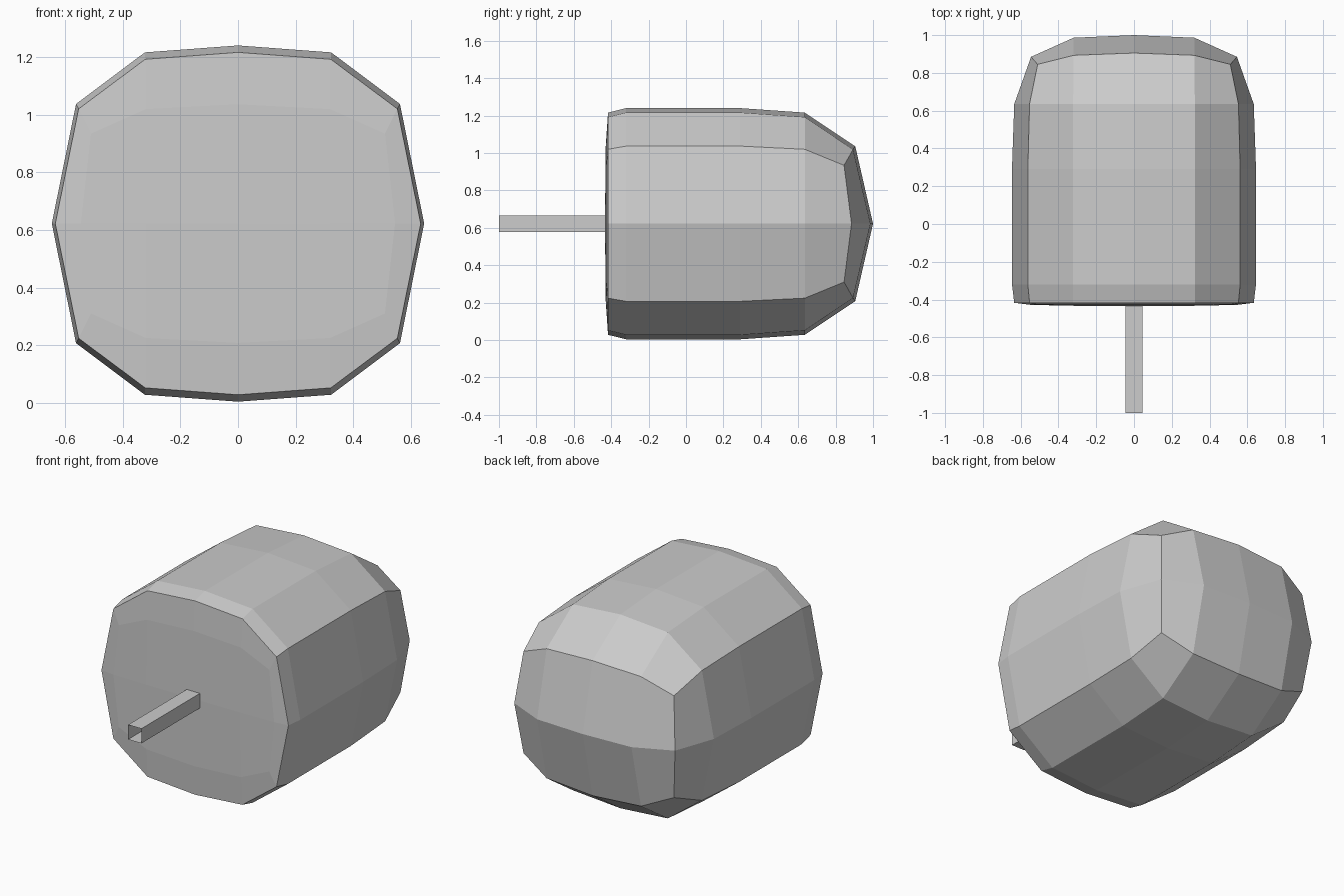
import bpy, bmesh

if "Cube" in bpy.data.objects:
    bpy.data.objects.remove(bpy.data.objects["Cube"])

CZ = 0.622  # height of the centre line

grey = bpy.data.materials.new("light grey")
grey.diffuse_color = (0.604, 0.604, 0.604, 1)
grey.use_nodes = True
grey.node_tree.nodes["Principled BSDF"].inputs["Base Color"].default_value = grey.diffuse_color


def finish(name, bm):
    bmesh.ops.recalc_face_normals(bm, faces=bm.faces)
    me = bpy.data.meshes.new(name)
    bm.to_mesh(me)
    bm.free()
    me.materials.append(grey)
    ob = bpy.data.objects.new(name, me)
    bpy.context.collection.objects.link(ob)
    return ob


# Body: mirrored 12-sided rings; each quarter point is (x, height, y)
def ring(bm, quarter):
    t, s, c, m = quarter
    half = [(-m[0],) + m[1:], (-c[0],) + c[1:], (-s[0],) + s[1:], t, s, c, m]
    loop = half + [(x, -z, y) for x, z, y in half[5:0:-1]]
    return [bm.verts.new((x, y, CZ + z)) for x, z, y in loop]


def at(y, pts):
    return [(x, z, y) for x, z in pts]


full = [(0, 0.618), (0.323, 0.594), (0.562, 0.415), (0.646, 0)]
small = [(0, 0.594), (0.322, 0.57), (0.553, 0.398), (0.634, 0)]
cap = [(0, 0.414, 0.905), (0.32, 0.397, 0.893), (0.51, 0.312, 0.845), (0.545, 0, 0.885)]


def squash(y):  # the front cap is pressed nearly flat
    return -0.417 - 0.045 * (y - 0.635)


bm = bmesh.new()
rings = [ring(bm, q) for q in (
    [(x, z, squash(y)) for x, z, y in cap],
    at(-0.417, small), at(-0.32, full), at(0.29, full), at(0.635, small), cap)]
for a, b in zip(rings, rings[1:]):
    for i in range(12):
        j = (i + 1) % 12
        bm.faces.new((a[i], a[j], b[j], b[i]))

# Front and back caps: four columns, two rows
for r, f in ((rings[0], squash), (rings[-1], lambda y: y)):
    mid = [r[0]] + [bm.verts.new((x, f(y), CZ)) for x, y in
                    ((-0.32, 0.986), (0, 1.0), (0.32, 0.986))] + [r[6]]
    top, bottom = r[1:6], r[11:6:-1]
    for edge in (top, bottom):
        for i in range(4):
            bm.faces.new((edge[i], edge[i + 1], mid[i + 1], mid[i]))
finish("body", bm)

# Stick: square tube, open at the ends
bm = bmesh.new()
h = 0.045
square = [(-h, -h), (h, -h), (h, h), (-h, h)]
ends = [[bm.verts.new((x, y, CZ + z)) for x, z in square] for y in (-1.0, -0.42)]
for i in range(4):
    j = (i + 1) % 4
    bm.faces.new((ends[0][i], ends[0][j], ends[1][j], ends[1][i]))
finish("stick", bm)
